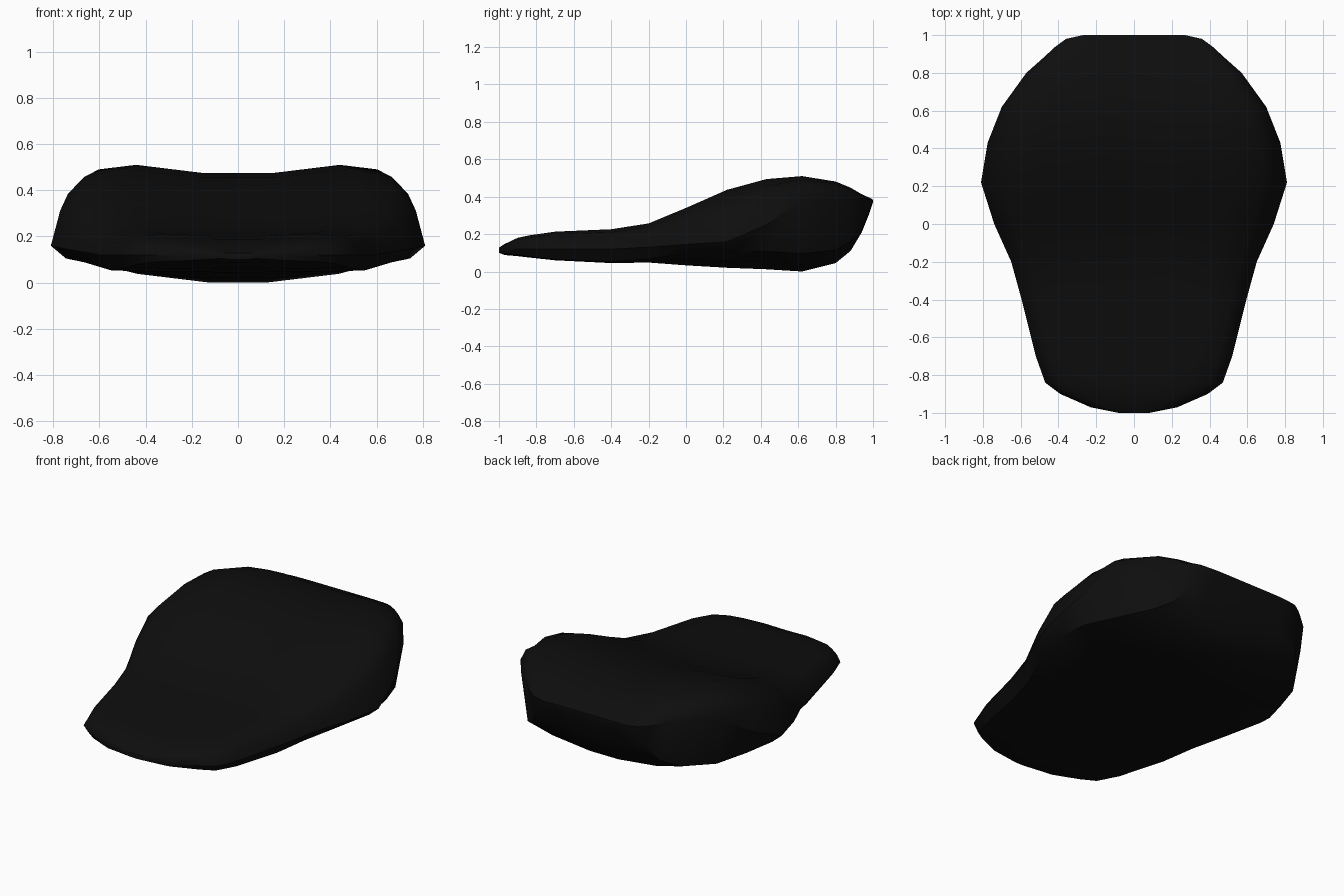
import bpy, bmesh, math

cube = bpy.data.objects.get("Cube")
if cube:
    bpy.data.objects.remove(cube, do_unlink=True)

# Black upholstery
black = bpy.data.materials.new("black_upholstery")
black.use_nodes = True
colour = (0.0042, 0.0042, 0.0042, 1.0)
black.diffuse_color = colour
bsdf = black.node_tree.nodes["Principled BSDF"]
bsdf.inputs["Base Color"].default_value = colour
bsdf.inputs["Roughness"].default_value = 0.8

# Sections from nose to tail:
# y, half width, height of widest line, underside, crest, centre dip, bilge rise
SECTIONS = [
    (-1.00, 0.08, 0.115, 0.100, 0.128, 0.128, 0.005),
    (-0.97, 0.23, 0.115, 0.088, 0.147, 0.145, 0.008),
    (-0.90, 0.39, 0.120, 0.082, 0.180, 0.175, 0.008),
    (-0.84, 0.47, 0.120, 0.075, 0.193, 0.186, 0.005),
    (-0.70, 0.52, 0.120, 0.060, 0.213, 0.202, 0.005),
    (-0.40, 0.595, 0.12, 0.045, 0.226, 0.215, 0.008),
    (-0.20, 0.65, 0.130, 0.048, 0.257, 0.240, 0.020),
    (0.00, 0.74, 0.145, 0.033, 0.340, 0.310, 0.060),
    (0.22, 0.81, 0.160, 0.020, 0.437, 0.400, 0.085),
    (0.43, 0.775, 0.25, 0.012, 0.494, 0.455, 0.095),
    (0.62, 0.70, 0.380, 0.000, 0.510, 0.475, 0.095),
    (0.80, 0.57, 0.405, 0.045, 0.481, 0.455, 0.070),
    (0.88, 0.48, 0.405, 0.110, 0.448, 0.435, 0.050),
    (0.94, 0.415, 0.39, 0.210, 0.413, 0.408, 0.040),
    (0.98, 0.36, 0.385, 0.310, 0.395, 0.390, 0.025),
    (1.00, 0.27, 0.380, 0.370, 0.384, 0.384, 0.003),
]


def half_profile(w, wide, under, crest, dip, rise):
    """Right half of a section, from the underside round to the top."""
    up = crest - wide
    return [
        (0.17 * w, under),
        (0.62 * w, under + 0.4 * rise),
        (0.92 * w, under + rise),
        (w, wide),
        (0.95 * w, wide + 0.55 * up),
        (0.86 * w, wide + 0.85 * up),
        (0.63 * w, crest),
        (0.22 * w, dip),
    ]


# Seat cushion lofted through the mirrored sections
bm = bmesh.new()
rings = []
for y, *shape in SECTIONS:
    half = half_profile(*shape)
    loop = half + [(-x, z) for x, z in reversed(half)]
    rings.append([bm.verts.new((x, y, z)) for x, z in loop])
n = len(rings[0])
for a, b in zip(rings, rings[1:]):
    for i in range(n):
        j = (i + 1) % n
        bm.faces.new((a[i], a[j], b[j], b[i]))
bm.faces.new(rings[0])
bm.faces.new(rings[-1])
bmesh.ops.recalc_face_normals(bm, faces=bm.faces)

mesh = bpy.data.meshes.new("seat_cushion")
bm.to_mesh(mesh)
bm.free()
seat = bpy.data.objects.new("seat_cushion", mesh)
bpy.context.collection.objects.link(seat)
mesh.materials.append(black)

# Soft shading with sharp folds kept
bpy.ops.object.select_all(action="DESELECT")
seat.select_set(True)
bpy.context.view_layer.objects.active = seat
bpy.ops.object.shade_smooth_by_angle(angle=math.radians(35))
